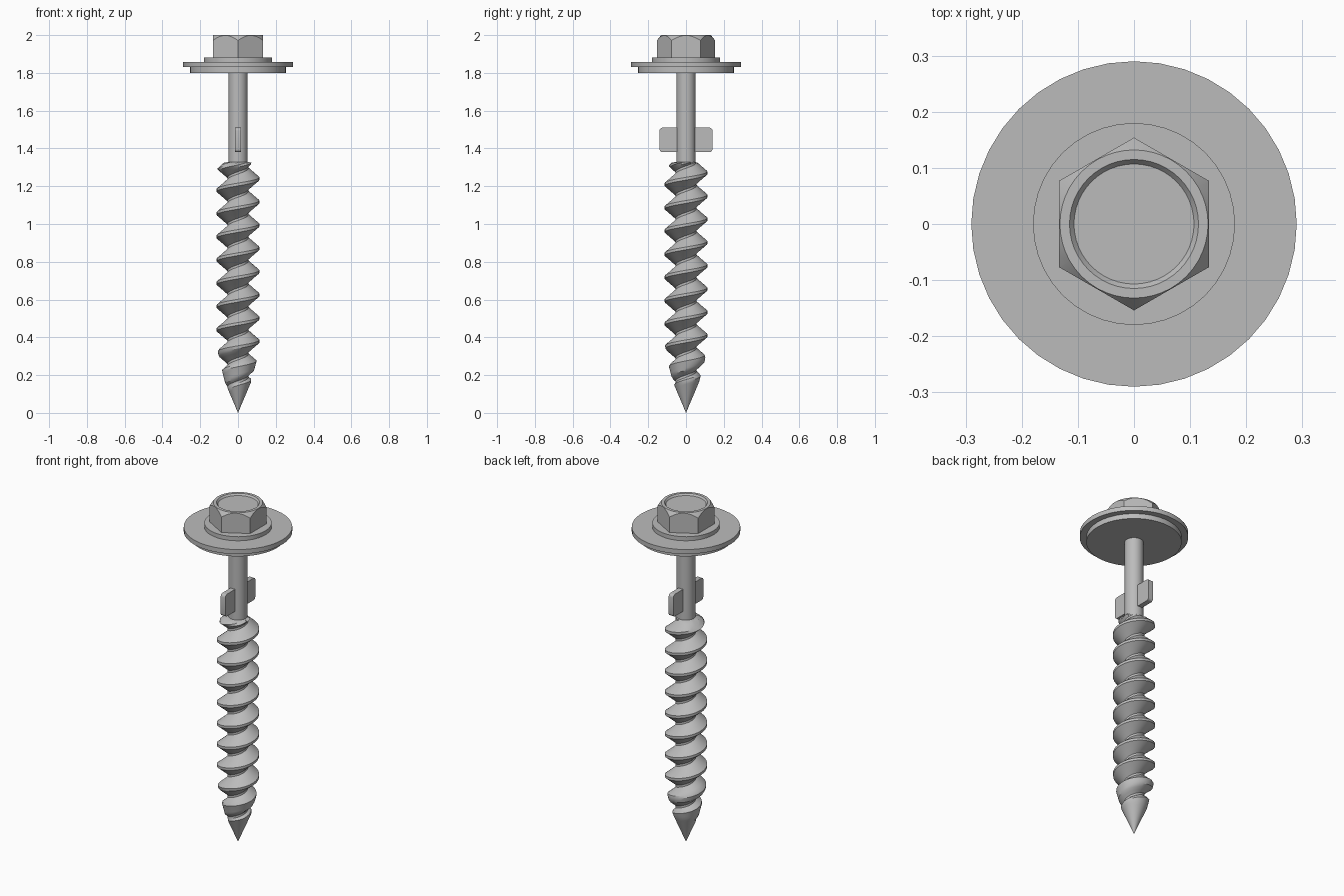
import bpy, bmesh, math

cube = bpy.data.objects.get("Cube")
if cube:
    bpy.data.objects.remove(cube, do_unlink=True)

steel = bpy.data.materials.new("grey_steel")
steel.use_nodes = True
GREY = (0.5, 0.5, 0.5, 1)
steel.diffuse_color = GREY
steel.node_tree.nodes["Principled BSDF"].inputs["Base Color"].default_value = GREY


def finish(bm, name):
    """Clean the mesh and turn it into an object."""
    bmesh.ops.remove_doubles(bm, verts=bm.verts, dist=1e-5)
    bmesh.ops.dissolve_degenerate(bm, edges=bm.edges, dist=1e-5)
    bmesh.ops.recalc_face_normals(bm, faces=bm.faces)
    mesh = bpy.data.meshes.new(name)
    bm.to_mesh(mesh)
    bm.free()
    mesh.materials.append(steel)
    obj = bpy.data.objects.new(name, mesh)
    bpy.context.collection.objects.link(obj)
    return obj


def activate(obj):
    bpy.ops.object.select_all(action='DESELECT')
    obj.select_set(True)
    bpy.context.view_layer.objects.active = obj


def smooth(obj, degrees=30):
    activate(obj)
    bpy.ops.object.shade_smooth_by_angle(angle=math.radians(degrees))


def lathe(name, profile, sides=40):
    """Turn a (radius, z) profile around z, first corner on +y."""
    bm = bmesh.new()
    rings = []
    for i in range(sides):
        a = math.pi / 2 + math.tau * i / sides
        rings.append([bm.verts.new((r * math.cos(a), r * math.sin(a), z))
                      for r, z in profile])
    for i in range(sides):
        a, b = rings[i], rings[(i + 1) % sides]
        for j in range(len(profile) - 1):
            quad = [a[j], b[j], b[j + 1], a[j + 1]]
            ends = (profile[j][0], profile[j + 1][0])
            if ends[0] == 0:
                quad.remove(b[j])
            if ends[1] == 0:
                quad.remove(b[j + 1])
            bm.faces.new(quad)
    return finish(bm, name)


def disc(name, radius, low, high):
    smooth(lathe(name, [(0, low), (radius, low), (radius, high), (0, high)]))


# Washer, head flange and plain shank
disc("washer_seal", 0.255, 1.80, 1.832)
disc("washer", 0.29, 1.83, 1.857)
disc("head_flange", 0.18, 1.85, 1.881)
disc("shank", 0.05, 1.30, 1.81)

# Hex head: prism trimmed by a cone with a shallow dished top
hex_r = 0.154
head = lathe("hex_head", [(0, 1.87), (hex_r, 1.87), (hex_r, 2.05), (0, 2.05)], 6)
trim = lathe("head_trim", [(0, 1.8), (0.2, 1.8), (0.2, 1.913), (0.132, 2.0),
                           (0.115, 2.0), (0.107, 1.99), (0, 1.99)], 48)
trim.hide_render = True
activate(head)
mod = head.modifiers.new("chamfer", 'BOOLEAN')
mod.operation = 'INTERSECT'
mod.solver = 'EXACT'
mod.object = trim
bpy.ops.object.modifier_apply(modifier=mod.name)
bpy.data.objects.remove(trim, do_unlink=True)
smooth(head, 20)

# Reamer wings: one rounded plate through the shank
bm = bmesh.new()
bmesh.ops.create_cube(bm, size=1)
for v in bm.verts:
    v.co = (v.co.x * 0.03, v.co.y * 0.28, 1.445 + v.co.z * 0.13)
corners = [e for e in bm.edges if abs(e.verts[0].co.x - e.verts[1].co.x) > 0.01]
bmesh.ops.bevel(bm, geom=corners, offset=0.016, segments=4, profile=0.5,
                affect='EDGES')
smooth(finish(bm, "reamer_wings"))

# Threaded body: helical sweep of a tooth, limited by a pointed envelope
PITCH, STEPS, ROOT, CREST = 0.123, 36, 0.055, 0.113
TOP, CREST_Z = 1.33, 1.24
ENVELOPE = [(0, 0), (0.165, 0.07), (0.21, 0.081), (0.28, 0.1), (0.37, CREST),
            (1.29, CREST), (1.325, 0.075), (TOP, 0.045)]


def limit(z):
    for (z0, r0), (z1, r1) in zip(ENVELOPE, ENVELOPE[1:]):
        if z <= z1:
            return r0 + (r1 - r0) * (z - z0) / (z1 - z0)
    return ENVELOPE[-1][1]


# Tooth profile over one pitch, crest in the middle
half_root, half_crest, cuts = 0.05, 0.06, 4
tooth = [(-0.5, ROOT)]
for k in range(cuts + 1):
    t = k / cuts
    tooth.append((-0.5 + half_root + t * (0.5 - half_root - half_crest),
                  ROOT + t * (CREST - ROOT)))
tooth += [(-o, r) for o, r in reversed(tooth)]

bm = bmesh.new()
first = -int((CREST_Z / PITCH + 1) * STEPS)
last = int(((TOP - CREST_Z) / PITCH + 1) * STEPS)
previous = None
for i in range(first, last + 1):
    a = math.tau * i / STEPS
    row = []
    for offset, radius in tooth:
        z = CREST_Z + PITCH * (i / STEPS + offset)
        z = min(max(z, 0), TOP)
        r = min(radius, limit(z))
        row.append(bm.verts.new((r * math.cos(a), r * math.sin(a), z)))
    if previous:
        for j in range(len(tooth) - 1):
            bm.faces.new((previous[j], row[j], row[j + 1], previous[j + 1]))
    previous = row
smooth(finish(bm, "threaded_body"))
